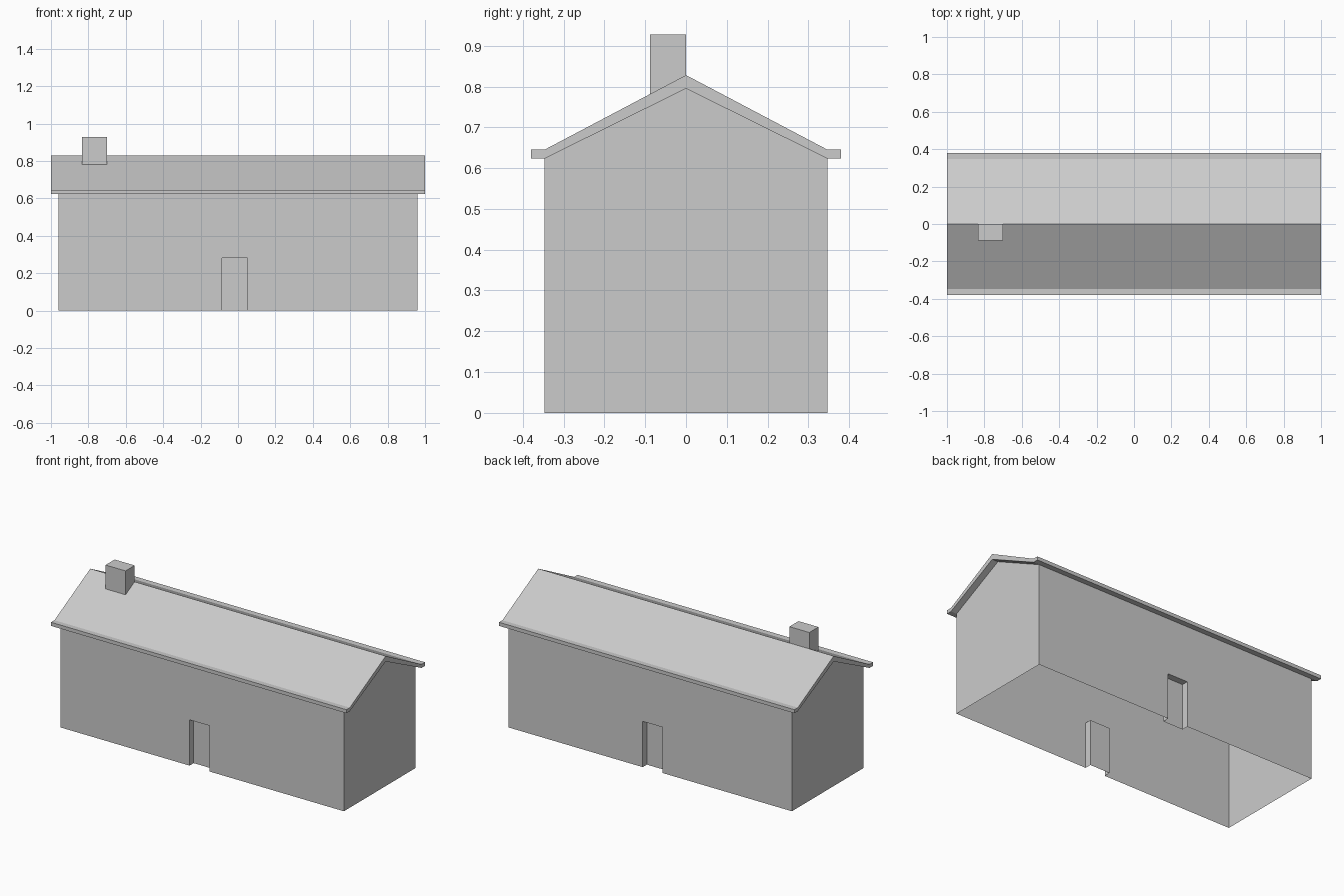
import bpy

cube = bpy.data.objects.get("Cube")
if cube:
    bpy.data.objects.remove(cube, do_unlink=True)

grey = bpy.data.materials.new("light_grey")
grey.use_nodes = True
grey.diffuse_color = (0.6, 0.6, 0.6, 1)
grey.node_tree.nodes["Principled BSDF"].inputs["Base Color"].default_value = (0.6, 0.6, 0.6, 1)


def make(name, verts, faces):
    mesh = bpy.data.meshes.new(name)
    mesh.from_pydata(verts, [], faces)
    mesh.materials.append(grey)
    obj = bpy.data.objects.new(name, mesh)
    bpy.context.collection.objects.link(obj)
    return obj


def sheet(name, points, flip=False):
    """One flat polygon, reversed when it has to face the other way."""
    order = list(range(len(points)))
    return make(name, points, [order[::-1] if flip else order])


def prism(name, profile, x0, x1):
    """Extrude a counter-clockwise (y, z) profile along x."""
    n = len(profile)
    verts = [(x, y, z) for x in (x0, x1) for y, z in profile]
    sides = [(i, (i + 1) % n, n + (i + 1) % n, n + i)[::-1] for i in range(n)]
    caps = [tuple(range(n))[::-1], tuple(range(n, 2 * n))]
    return make(name, verts, sides + caps)


# Main dimensions
HX, HY = 0.96, 0.347            # half size of the walls
EAVE, PEAK = 0.623, 0.795       # top of the walls
DX0, DX1, DZ, DEPTH = -0.085, 0.05, 0.28, 0.04   # doorway

# Long walls with a recessed doorway, open underneath
for label, s in (("front", -1), ("back", 1)):
    y, yi = s * HY, s * (HY - DEPTH)
    flip = s > 0
    sheet(label + "_wall", [(-HX, y, 0), (DX0, y, 0), (DX0, y, DZ), (DX1, y, DZ),
                            (DX1, y, 0), (HX, y, 0), (HX, y, EAVE), (-HX, y, EAVE)], flip)
    sheet(label + "_door", [(DX0, yi, 0), (DX1, yi, 0), (DX1, yi, DZ), (DX0, yi, DZ)], flip)
    sheet(label + "_lintel", [(DX0, yi, DZ), (DX1, yi, DZ), (DX1, y, DZ), (DX0, y, DZ)], flip)
    for side, x, f in (("right", DX0, flip), ("left", DX1, not flip)):
        sheet(f"{label}_{side}_jamb", [(x, y, 0), (x, yi, 0), (x, yi, DZ), (x, y, DZ)], f)

# Gable end walls
for label, s in (("left", 1), ("right", -1)):
    sheet(label + "_gable", [(s * HX, -HY, 0), (s * HX, HY, 0), (s * HX, HY, EAVE),
                             (s * HX, 0, PEAK), (s * HX, -HY, EAVE)], s < 0)

# Roof slab with flat eaves
half = [(HY, EAVE), (0.38, EAVE), (0.38, 0.645), (HY, 0.645)]
roof = [(0, PEAK)] + half + [(0, 0.828)] + [(-y, z) for y, z in half[::-1]]
prism("roof", roof, -1, 1)

# Chimney on the front slope, reaching back to the ridge
prism("chimney", [(-0.088, 0.782), (0, 0.82), (0, 0.928), (-0.088, 0.928)], -0.835, -0.70)
